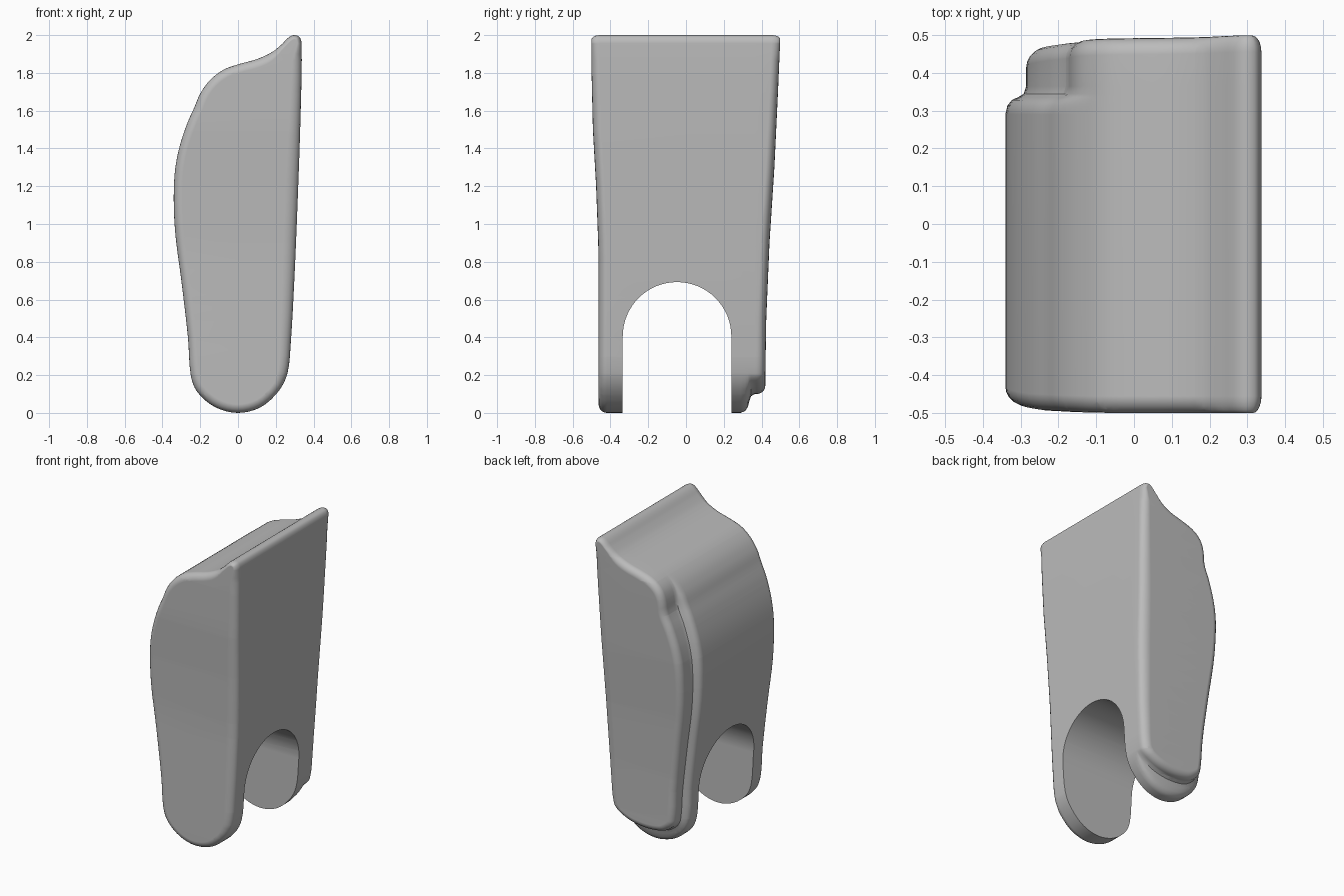
import bpy, bmesh, math
from mathutils import Vector

cube = bpy.data.objects.get("Cube")
if cube:
    bpy.data.objects.remove(cube, do_unlink=True)

grey = bpy.data.materials.new("plain grey")
grey.use_nodes = True
grey.diffuse_color = (0.5, 0.5, 0.5, 1)
grey.node_tree.nodes["Principled BSDF"].inputs["Base Color"].default_value = (0.5, 0.5, 0.5, 1)

# Side outline in x and z: up the curved side, over the top, down the flat side
OUTLINE = [(-.25, .2), (-.265, .4), (-.3, .7), (-.33, .93), (-.34, 1.1), (-.335, 1.27),
           (-.312, 1.4), (-.27, 1.53), (-.23, 1.62), (-.2, 1.69), (-.15, 1.76), (-.08, 1.815),
           (0, 1.845), (.1, 1.873), (.18, 1.91), (.23, 1.95), (.265, 1.985), (.295, 2),
           (.325, 1.99), (.337, 1.955), (.332, 1.6), (.315, 1.1), (.298, .7), (.28, .38),
           (.262, .21), (.215, .115), (.12, .03), (0, 0), (-.12, .03), (-.215, .11)]


def ramp(v, a, b):
    t = min(1, max(0, (v - a) / (b - a)))
    return t * t * (3 - 2 * t)


def spline(points, steps):
    """Closed smooth curve through the points."""
    pts = [Vector(p) for p in points]
    n, out = len(pts), []
    for i in range(n):
        a, b, c, d = (pts[(i + k) % n] for k in (-1, 0, 1, 2))
        # Tangents follow the spacing of the points
        lab, lbc, lcd = (b - a).length, (c - b).length, (d - c).length
        m1 = (c - a) / (lab + lbc) * lbc
        m2 = (d - b) / (lbc + lcd) * lbc
        for k in range(steps):
            t = k / steps
            out.append(b + m1 * t + (3 * (c - b) - 2 * m1 - m2) * t ** 2
                       + (2 * (b - c) + m1 + m2) * t ** 3)
    return out


def table(z, rows):
    for (z0, v0), (z1, v1) in zip(rows, rows[1:]):
        if z <= z1:
            return v0 + (v1 - v0) * max(0, z - z0) / (z1 - z0)
    return rows[-1][1]


def front_shift(z):
    return table(z, [(0, .037), (.85, .037), (1.2, .024), (1.5, .007), (1.8, 0)])


def back_shift(z):
    return -table(z, [(0, .08), (.2, .08), (.5, .075), (.9, .058), (1.3, .032), (1.7, .013), (2, 0)])


profile = spline(OUTLINE, 4)
count = len(profile)
inward, step, round_scale = [], [], []
for i, p in enumerate(profile):
    t = (profile[(i + 1) % count] - profile[i - 1]).normalized()
    n = Vector((t.y, -t.x))
    inward.append(n)
    # Step on the back: narrower on the curved side, raised at the bottom
    side = .055 * (1 - ramp(p.y, 1.6, 1.84)) * (1 - ramp(p.x, -.22, -.05))
    shift = n * side
    if p.y < .2:
        shift.y = max(.1 + .5 * p.y - p.y, 0)
    step.append(shift)
    soft = 1 + (.5 * math.sin(math.pi * p.y / 2) if p.x > .24 else 0)
    round_scale.append(soft * (1 - .5 * ramp(p.y, 1.88, 1.95)))

# Sections along y: (y, amount of step, amount of edge rounding)
R = .045
arc = [math.pi / 2 * k / 5 for k in range(6)]
sections = [(-.5 + R * (1 - math.sin(a)), 0, R * (1 - math.cos(a))) for a in reversed(arc)]
sections += [(.29, 0, 0), (.313, .1, 0), (.328, .32, 0), (.335, .6, 0), (.344, .88, 0), (.364, 1, 0)]
sections += [(.5 - R * (1 - math.sin(a)), 1, R * (1 - math.cos(a))) for a in arc]

bm = bmesh.new()
rings = []
for y, s, d in sections:
    ring = []
    for p, n, sh, k in zip(profile, inward, step, round_scale):
        q = p + sh * s + n * d * k
        ring.append(bm.verts.new((q.x, y, q.y)))
    rings.append(ring)
for a, b in zip(rings, rings[1:]):
    for i in range(count):
        j = (i + 1) % count
        bm.faces.new((a[i], a[j], b[j], b[i]))
bm.faces.new(rings[0])
bm.faces.new(rings[-1])
# Level cuts let the two end faces bend
for k in range(1, 20):
    bmesh.ops.bisect_plane(bm, geom=bm.verts[:] + bm.edges[:] + bm.faces[:], dist=1e-5,
                           plane_co=(0, 0, k / 10), plane_no=(0, 0, 1))
for v in bm.verts:
    if v.co.y < -.4:
        v.co.y += front_shift(v.co.z)
    elif v.co.y > .4:
        v.co.y += back_shift(v.co.z)
bmesh.ops.recalc_face_normals(bm, faces=bm.faces[:])


def make_object(name, mesh_data):
    mesh = bpy.data.meshes.new(name)
    mesh_data.to_mesh(mesh)
    mesh_data.free()
    mesh.materials.append(grey)
    obj = bpy.data.objects.new(name, mesh)
    bpy.context.collection.objects.link(obj)
    return obj


body = make_object("body", bm)

# Arched slot between the two legs
bm = bmesh.new()
cy, cz, r = -.0475, .405, .2875
outline = [(cy + r, -.2)]
outline += [(cy + r * math.cos(math.pi * k / 32), cz + r * math.sin(math.pi * k / 32)) for k in range(33)]
outline += [(cy - r, -.2)]
face = bm.faces.new([bm.verts.new((-.6, y, z)) for y, z in outline])
ext = bmesh.ops.extrude_face_region(bm, geom=[face])
bmesh.ops.translate(bm, vec=(1.2, 0, 0), verts=[g for g in ext["geom"] if isinstance(g, bmesh.types.BMVert)])
bmesh.ops.recalc_face_normals(bm, faces=bm.faces[:])
cutter = make_object("slot_cutter", bm)
cutter.hide_render = True

cut = body.modifiers.new("slot", "BOOLEAN")
cut.operation = "DIFFERENCE"
cut.solver = "EXACT"
cut.object = cutter
bpy.ops.object.select_all(action="DESELECT")
body.select_set(True)
bpy.context.view_layer.objects.active = body
bpy.ops.object.modifier_apply(modifier=cut.name)
bpy.data.objects.remove(cutter, do_unlink=True)

bpy.ops.object.shade_smooth_by_angle(angle=math.radians(40))
weighted = body.modifiers.new("even shading", "WEIGHTED_NORMAL")
weighted.keep_sharp = True
